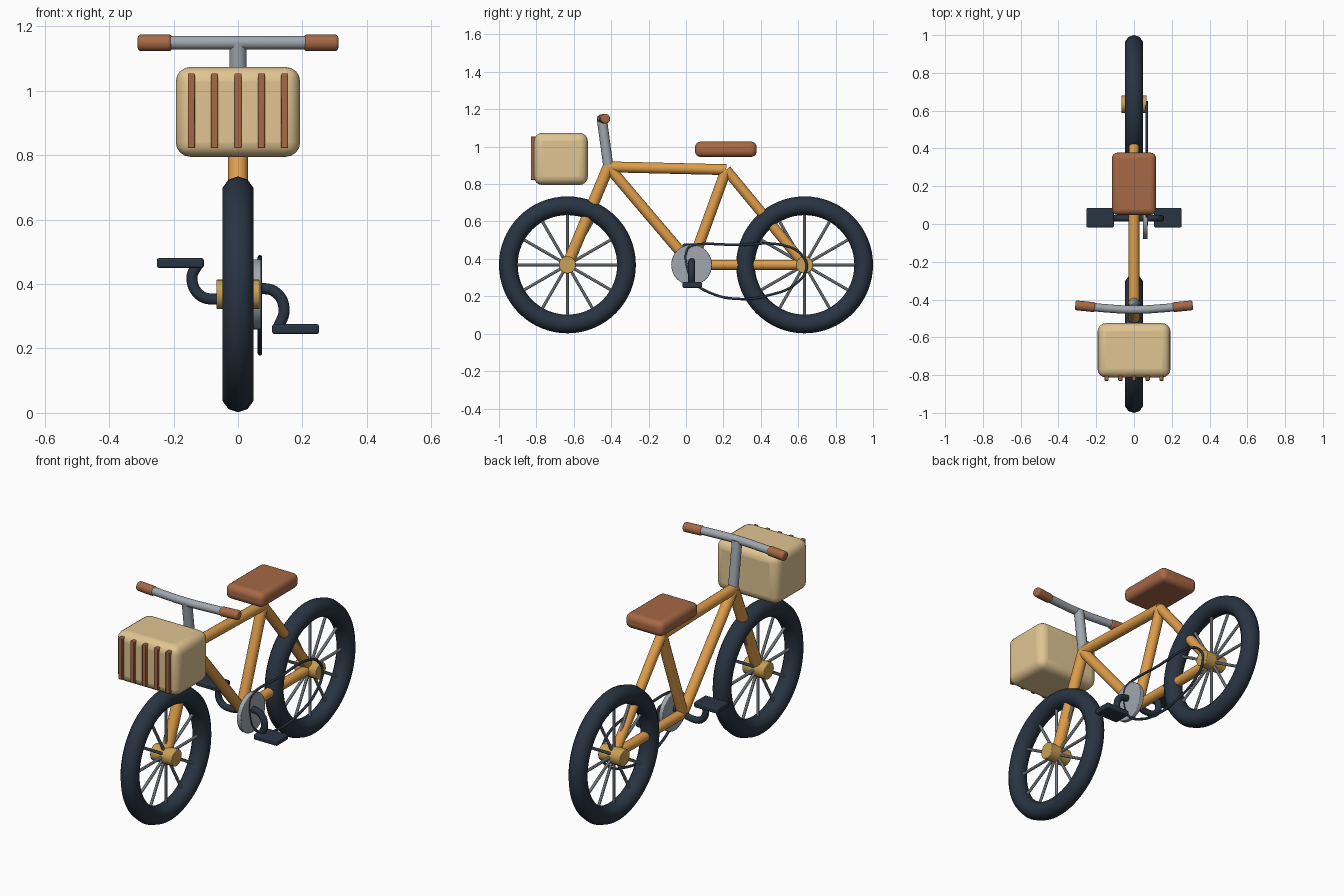
import bpy, math
from mathutils import Vector

if "Cube" in bpy.data.objects:
    bpy.data.objects.remove(bpy.data.objects["Cube"])


def mat(name, rgb):
    m = bpy.data.materials.new(name)
    m.diffuse_color = (*rgb, 1)
    m.use_nodes = True
    m.node_tree.nodes["Principled BSDF"].inputs["Base Color"].default_value = m.diffuse_color
    return m


ORANGE = mat("orange_paint", (0.74, 0.34, 0.07))
BROWN = mat("brown_leather", (0.38, 0.14, 0.06))
CREAM = mat("cream_wicker", (0.75, 0.56, 0.29))
GOLD = mat("brass", (0.58, 0.35, 0.09))
DARK = mat("dark_rubber", (0.022, 0.035, 0.055))
STEEL = mat("steel", (0.35, 0.39, 0.43))


def finish(name, material, angle=40):
    o = bpy.context.object
    o.name = name
    o.data.materials.append(material)
    bpy.ops.object.shade_smooth_by_angle(angle=math.radians(angle))
    return o


def tube(name, a, b, r, material, sides=16, bevel=0):
    a, b = Vector(a), Vector(b)
    d = b - a
    bpy.ops.mesh.primitive_cylinder_add(vertices=sides, radius=r, depth=d.length, location=(a + b) / 2,
                                        rotation=d.to_track_quat('Z', 'Y').to_euler())
    o = finish(name, material)
    if bevel:
        soften(o, bevel)
    return o


def soften(o, width, segments=4):
    m = o.modifiers.new("bevel", 'BEVEL')
    m.width, m.segments, m.limit_method = width, segments, 'ANGLE'
    m.angle_limit = math.radians(40)


def box(name, lo, hi, material, bevel):
    lo, hi = Vector(lo), Vector(hi)
    bpy.ops.mesh.primitive_cube_add(size=1, location=(lo + hi) / 2)
    o = bpy.context.object
    o.scale = hi - lo
    bpy.ops.object.transform_apply(location=False, rotation=False, scale=True)
    finish(name, material)
    soften(o, bevel)
    return o


def bent_tube(name, points, r, material, closed=False):
    c = bpy.data.curves.new(name, 'CURVE')
    c.dimensions, c.bevel_depth, c.bevel_resolution = '3D', r, 3
    c.resolution_u, c.use_fill_caps = 8, True
    s = c.splines.new('BEZIER')
    s.bezier_points.add(len(points) - 1)
    for bp, p in zip(s.bezier_points, points):
        bp.co = p
        bp.handle_left_type = bp.handle_right_type = 'AUTO'
    s.use_cyclic_u = closed
    c.materials.append(material)
    o = bpy.data.objects.new(name, c)
    bpy.context.collection.objects.link(o)
    return o


# Wheels: tyre, hub and twelve spokes each
Z = 0.368
for side, y in (("front", -0.634), ("rear", 0.634)):
    bpy.ops.mesh.primitive_torus_add(major_radius=0.316, minor_radius=0.05, major_segments=64,
                                     minor_segments=10, location=(0, y, Z),
                                     rotation=(0, math.pi / 2, 0))
    finish(side + "_tyre", DARK, 60)
    tube(side + "_hub", (-0.067, y, Z), (0.067, y, Z), 0.046, GOLD, 24, 0.004)
    for i in range(12):
        a = i * math.tau / 12
        tube(f"{side}_spoke_{i + 1}", (0, y, Z),
             (0, y + 0.29 * math.cos(a), Z + 0.29 * math.sin(a)), 0.008, STEEL, 8)

# Frame tubes
HEAD, SEAT, CRANK = (0, -0.415, 0.892), (0, 0.215, 0.877), (0, 0.03, Z)
FRONT, REAR = (0, -0.634, Z), (0, 0.634, Z)
tube("fork", HEAD, FRONT, 0.031, ORANGE)
tube("top_tube", HEAD, SEAT, 0.029, ORANGE)
tube("down_tube", HEAD, CRANK, 0.029, ORANGE)
tube("seat_tube", SEAT, CRANK, 0.029, ORANGE)
tube("chain_stay", CRANK, REAR, 0.027, ORANGE)
tube("seat_stay", SEAT, REAR, 0.027, ORANGE)

# Seat
box("seat", (-0.117, 0.048, 0.945), (0.117, 0.378, 1.027), BROWN, 0.03)

# Stem, curved handlebar and grips
tube("stem", HEAD, (0, -0.45, 1.15), 0.027, STEEL)
bent_tube("handlebar", [(-0.29, -0.432, 1.15), (-0.15, -0.446, 1.15), (0, -0.454, 1.15),
                        (0.15, -0.446, 1.15), (0.29, -0.432, 1.15)], 0.022, STEEL)
for side, s in (("left", -1), ("right", 1)):
    tube(side + "_grip", (s * 0.205, -0.441, 1.149), (s * 0.311, -0.43, 1.149), 0.026, BROWN, 20, 0.01)

# Basket with front slats
box("basket", (-0.193, -0.813, 0.795), (0.193, -0.525, 1.074), CREAM, 0.045)
for i in range(5):
    x = (i - 2) * 0.0725
    box(f"basket_slat_{i + 1}", (x - 0.011, -0.83, 0.822), (x + 0.011, -0.8, 1.054), BROWN, 0.004)

# Drive: chainring, chain, crank and pedals
tube("chainring", (0.047, 0.03, Z), (0.072, 0.03, Z), 0.109, STEEL, 40, 0.004)
chain = [(0.02, 0.465), (0.28, 0.475), (0.527, 0.471), (0.615, 0.425), (0.645, 0.353), (0.58, 0.262),
         (0.447, 0.207), (0.275, 0.186), (0.126, 0.22), (0.04, 0.278), (0.003, 0.37), (0.003, 0.44)]
bent_tube("chain", [(0.068, y, z) for y, z in chain], 0.007, DARK, True)
crank = [(-0.125, 0.462), (-0.143, 0.42), (-0.12, 0.367), (-0.07, 0.353), (0, Z),
         (0.07, 0.386), (0.12, 0.372), (0.143, 0.32), (0.125, 0.265)]
bent_tube("crank", [(x, 0.03, z) for x, z in crank], 0.018, DARK)
box("left_pedal", (-0.252, -0.018, 0.45), (-0.106, 0.085, 0.481), DARK, 0.008)
box("right_pedal", (0.106, -0.018, 0.245), (0.252, 0.085, 0.276), DARK, 0.008)
